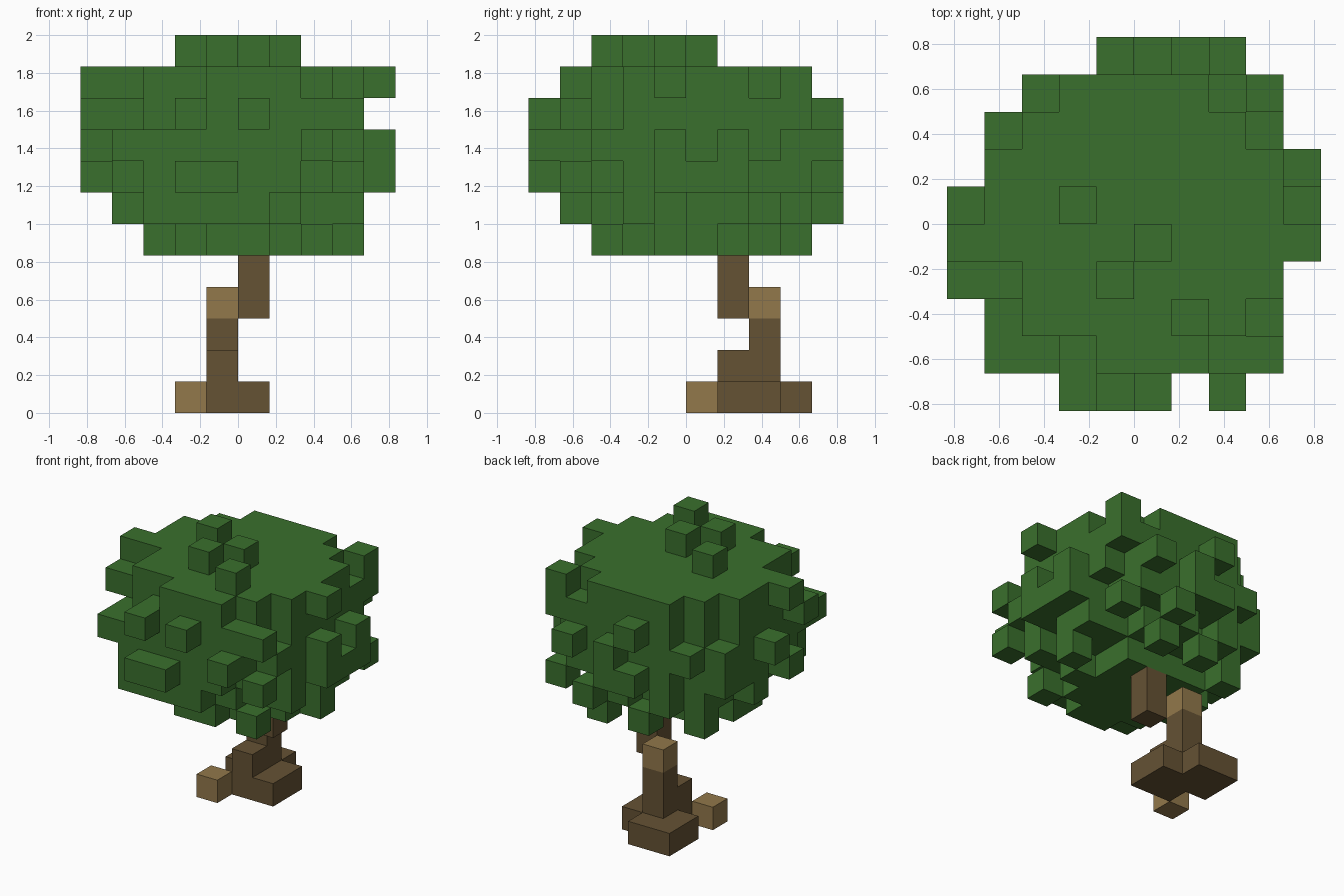
import bpy
import bmesh
import random
from math import hypot, pi
from mathutils import Vector

UNIT = 1 / 6  # edge length of one block

if "Cube" in bpy.data.objects:
    bpy.data.objects.remove(bpy.data.objects["Cube"], do_unlink=True)


def make_material(name, color):
    mat = bpy.data.materials.new(name)
    mat.use_nodes = True
    mat.diffuse_color = (*color, 1)
    mat.node_tree.nodes["Principled BSDF"].inputs["Base Color"].default_value = (*color, 1)
    return mat


def block_object(name, cells, material):
    """Build the outer shell of a set of grid blocks, merging coplanar faces."""
    cells = set(cells)
    bm = bmesh.new()
    corners = {}

    def corner(point):
        key = tuple(round(c) for c in point)
        if key not in corners:
            corners[key] = bm.verts.new(Vector(key) * UNIT)
        return corners[key]

    for cell in sorted(cells):
        for axis in range(3):
            for side in (0, 1):
                step = Vector((0, 0, 0))
                step[axis] = 1 if side else -1
                if tuple(round(c) for c in Vector(cell) + step) in cells:
                    continue
                u, v = Vector((0, 0, 0)), Vector((0, 0, 0))
                u[(axis + 1) % 3] = 1
                v[(axis + 2) % 3] = 1
                start = Vector(cell)
                start[axis] += side
                ring = [start, start + u, start + u + v, start + v]
                if not side:
                    ring.reverse()
                bm.faces.new([corner(p) for p in ring])
    bmesh.ops.dissolve_limit(bm, angle_limit=pi / 180, verts=bm.verts[:], edges=bm.edges[:])
    bmesh.ops.triangulate(bm, faces=[f for f in bm.faces if len(f.verts) > 4])
    mesh = bpy.data.meshes.new(name)
    bm.to_mesh(mesh)
    bm.free()
    mesh.materials.append(material)
    obj = bpy.data.objects.new(name, mesh)
    bpy.context.collection.objects.link(obj)
    return obj


leaf_green = make_material("leaf green", (0.042, 0.162, 0.026))
dark_bark = make_material("dark bark", (0.130, 0.084, 0.034))
light_bark = make_material("light bark", (0.287, 0.188, 0.070))

# Spreading roots at ground level
roots = [(x, y, 0) for x, y in
         [(-1, 1), (0, 1), (0, 2), (-1, 2), (-2, 2), (-2, 3), (-1, 3)]]

# Crooked trunk: a lower column with a buttress, then an offset upper column
lower_trunk = [(-1, 1, 1), (-1, 2, 1), (-1, 2, 2)]
block_object("roots_and_lower_trunk", roots + lower_trunk, dark_bark)
block_object("upper_trunk", [(0, 1, 3), (0, 1, 4)], dark_bark)

# Paler blocks of wood
block_object("root_tip", [(-2, 0, 0)], light_bark)
block_object("trunk_knot", [(-1, 2, 3)], light_bark)

# Crown layers: height -> (core radius, x limits, y limits)
layers = {
    5: (2.3, (-3, 3), (-3, 3)),
    6: (3.5, (-4, 3), (-4, 4)),
    7: (4.2, (-5, 4), (-5, 4)),
    8: (4.4, (-5, 4), (-5, 4)),
    9: (4.2, (-5, 3), (-5, 4)),
    10: (3.6, (-5, 4), (-4, 3)),
}

# Outline of the crown in plan: row -> x limits
plan = dict(zip(range(-5, 5), [(-2, 2), (-4, 3), (-4, 3), (-5, 3), (-5, 4),
                               (-5, 4), (-4, 4), (-4, 3), (-3, 3), (-1, 2)]))

# Leaf clumps that stick out of the crown, by height
clumps = {
    5: [(2, -3), (-1, 3), (-3, 2), (3, 0), (-3, -1), (0, -3), (1, 3)],
    6: [(-3, -4), (-2, -4), (3, -2), (3, 3), (1, 4), (-4, 0), (0, -4)],
    7: [(-2, -5), (-1, -5), (3, -4), (4, -1), (4, 0), (-5, -1), (0, 4)],
    8: [(-4, -4), (2, -5), (4, 1), (-5, 0), (2, 4), (0, 4), (-4, 2)],
    9: [(0, -5), (-5, -2), (1, -4), (2, -4), (3, -4), (-1, 4), (3, 3)],
    10: [(-5, -1), (-4, 1), (-3, 2), (-1, 2), (1, 3), (3, 3), (4, -1),
         (3, -2), (-1, -4), (0, -4), (1, -4)],
    11: [(1, -3), (-1, -2), (0, -1), (-2, 0)],
}

random.seed(4)
leaves = {(x, y, z) for z, spots in clumps.items() for x, y in spots}
for z, (radius, x_lim, y_lim) in layers.items():
    for y in range(y_lim[0], y_lim[1] + 1):
        low, high = max(x_lim[0], plan[y][0]), min(x_lim[1], plan[y][1])
        for x in range(low, high + 1):
            distance = hypot(x + 0.5, y + 0.5)
            ragged = distance < radius + 0.6 and random.random() < 0.3
            if distance < radius or ragged:
                leaves.add((x, y, z))
block_object("leaf_crown", leaves, leaf_green)
